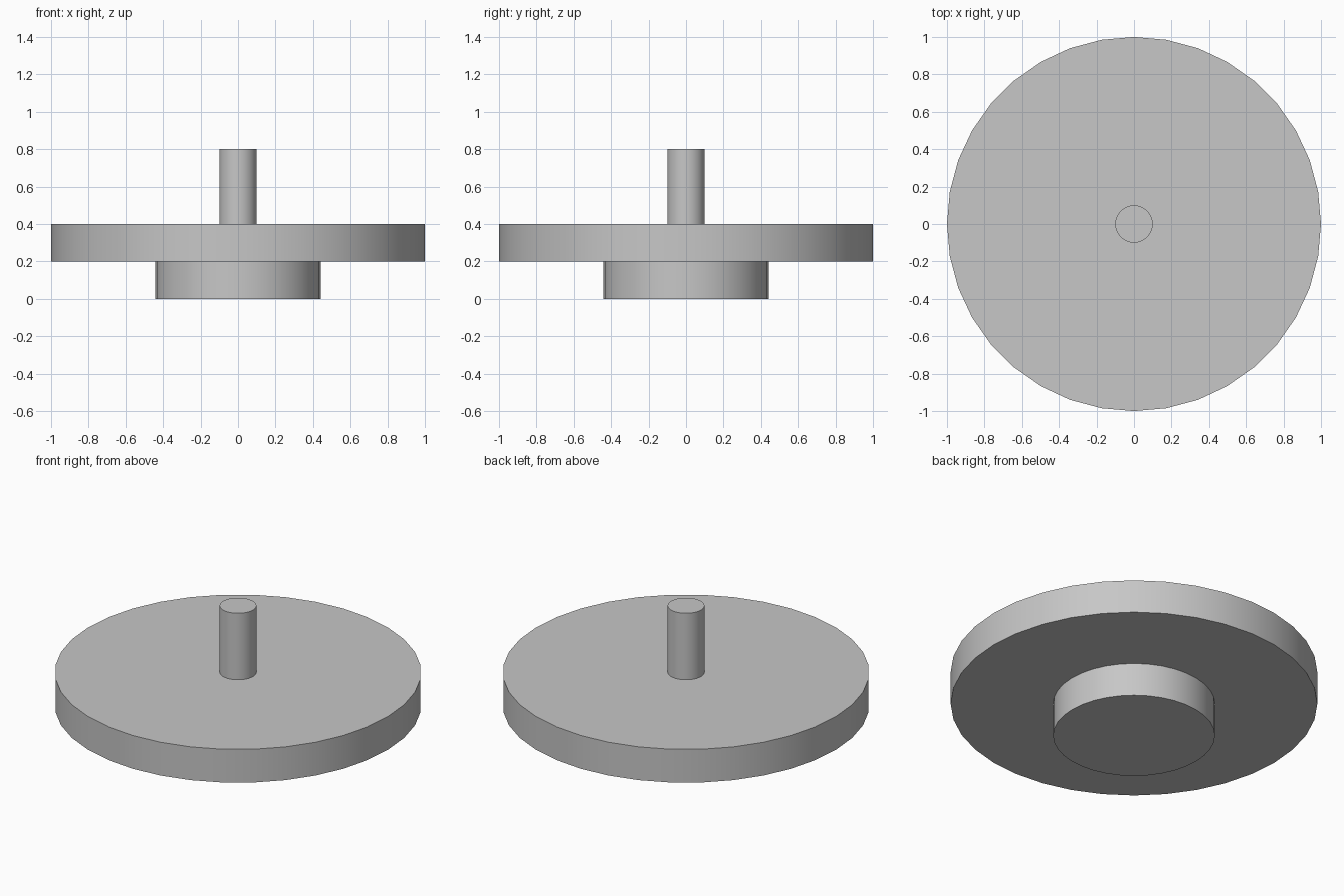
import bpy
import math

if "Cube" in bpy.data.objects:
    bpy.data.objects.remove(bpy.data.objects["Cube"], do_unlink=True)

# One plain grey for the whole model
GREY = (0.57, 0.57, 0.57, 1.0)
grey = bpy.data.materials.new("grey metal")
grey.use_nodes = True
grey.diffuse_color = GREY
grey.node_tree.nodes["Principled BSDF"].inputs["Base Color"].default_value = GREY


def cylinder(name, radius, bottom, top):
    """Upright smooth cylinder on the z axis with crisp rims."""
    bpy.ops.mesh.primitive_cylinder_add(
        vertices=36, radius=radius, depth=top - bottom,
        location=(0, 0, (bottom + top) / 2))
    part = bpy.context.object
    part.name = name
    part.data.materials.append(grey)
    bpy.ops.object.shade_smooth_by_angle(angle=math.radians(30))
    return part


# Hub below, wide disc in the middle, thin pin on top
cylinder("hub", 0.44, 0.0, 0.2)
cylinder("disc", 1.0, 0.2, 0.4)
cylinder("pin", 0.1, 0.4, 0.8)
